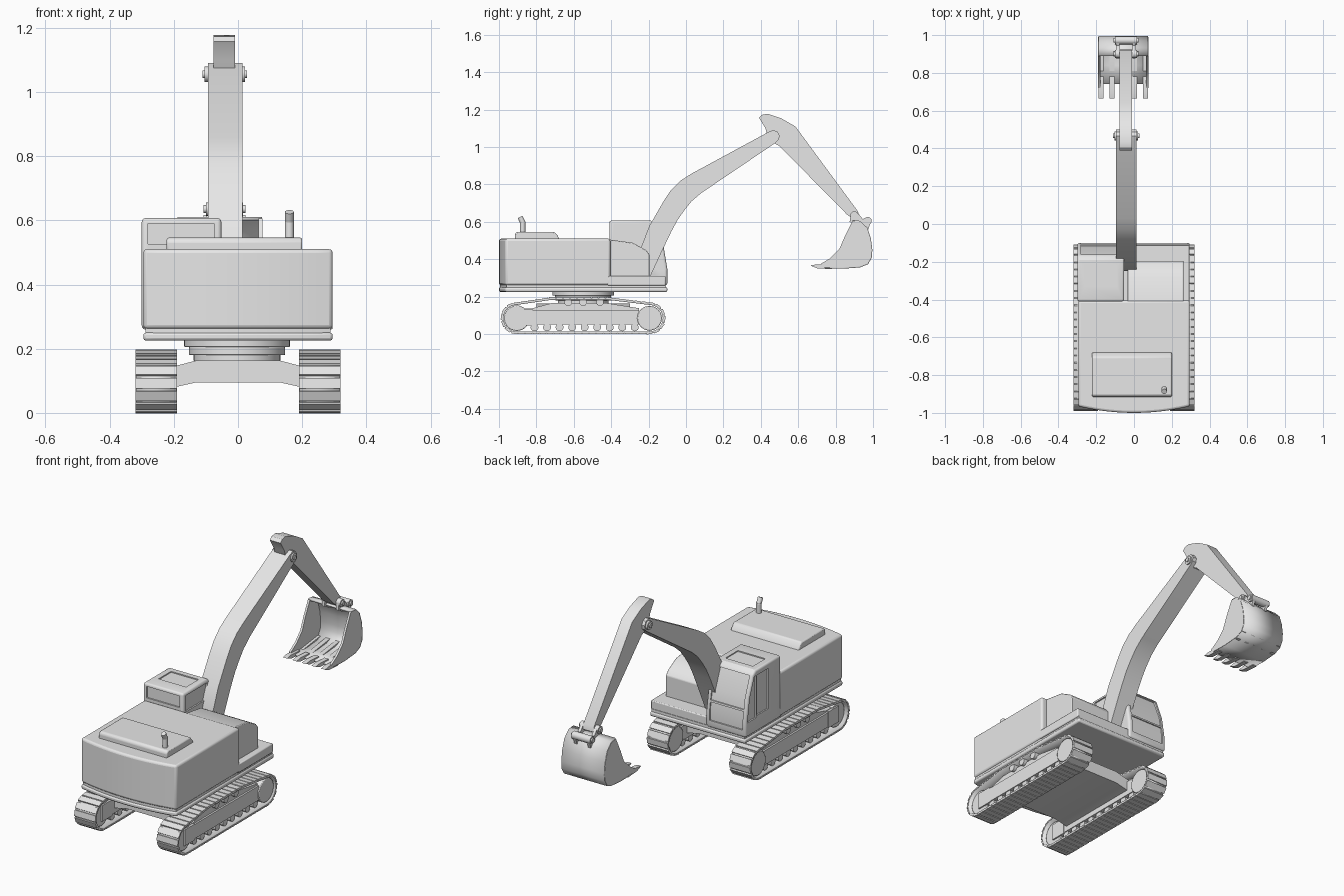
import bpy, bmesh, math
from mathutils import Vector, Matrix

if "Cube" in bpy.data.objects:
    bpy.data.objects.remove(bpy.data.objects["Cube"], do_unlink=True)

GREY = (0.8, 0.8, 0.8, 1)
paint = bpy.data.materials.new("light_grey")
paint.use_nodes = True
paint.diffuse_color = GREY
paint.node_tree.nodes["Principled BSDF"].inputs["Base Color"].default_value = GREY
parts = []


def finish(name, bm, bevel=0, segments=2):
    bmesh.ops.recalc_face_normals(bm, faces=bm.faces)
    mesh = bpy.data.meshes.new(name)
    bm.to_mesh(mesh)
    bm.free()
    ob = bpy.data.objects.new(name, mesh)
    bpy.context.collection.objects.link(ob)
    mesh.materials.append(paint)
    if bevel:
        mod = ob.modifiers.new("bevel", 'BEVEL')
        mod.width, mod.segments = bevel, segments
        mod.limit_method, mod.angle_limit = 'ANGLE', math.radians(35)
    parts.append(ob)
    return ob


def place(axis, p, t):
    """Put a 2D profile point at depth t along the given axis."""
    return {'x': (t, *p), 'y': (p[0], t, p[1]), 'z': (*p, t)}[axis]


def prism(name, pts, lo, hi, axis='x', bevel=0, segments=2):
    bm = bmesh.new()
    a = [bm.verts.new(place(axis, p, lo)) for p in pts]
    b = [bm.verts.new(place(axis, p, hi)) for p in pts]
    bm.faces.new(a)
    bm.faces.new(b)
    for i in range(len(pts)):
        j = (i + 1) % len(pts)
        bm.faces.new((a[i], a[j], b[j], b[i]))
    return finish(name, bm, bevel, segments)


def box(name, x, y, z, bevel=0):
    return prism(name, [(x[0], y[0]), (x[1], y[0]), (x[1], y[1]), (x[0], y[1])],
                 z[0], z[1], 'z', bevel)


def cyl(name, p, q, r, sides=24, bevel=0):
    p, q = Vector(p), Vector(q)
    bm = bmesh.new()
    turn = (q - p).to_track_quat('Z', 'Y').to_matrix().to_4x4()
    bmesh.ops.create_cone(bm, cap_ends=True, segments=sides, radius1=r, radius2=r,
                          depth=(q - p).length, matrix=Matrix.Translation((p + q) / 2) @ turn)
    return finish(name, bm, bevel)


def sheet(name, path, lo, hi, thick, closed=False):
    """Bent plate following a (y, z) path."""
    bm = bmesh.new()
    a = [bm.verts.new((lo, *p)) for p in path]
    b = [bm.verts.new((hi, *p)) for p in path]
    for i in range(len(path) - (not closed)):
        j = (i + 1) % len(path)
        bm.faces.new((a[i], a[j], b[j], b[i]))
    ob = finish(name, bm)
    mod = ob.modifiers.new("thickness", 'SOLIDIFY')
    mod.thickness, mod.offset = thick, 0
    return ob


def cut(ob, cutter):
    bpy.context.view_layer.objects.active = ob
    mod = ob.modifiers.new("recess", 'BOOLEAN')
    mod.object, mod.solver = cutter, 'EXACT'
    for m in [m.name for m in ob.modifiers]:
        bpy.ops.object.modifier_apply(modifier=m)
    parts.remove(cutter)
    bpy.data.objects.remove(cutter, do_unlink=True)


# Tracks: belt path around both end wheels with a raised top run
REAR, FRONT, AXLE, R = -0.905, -0.195, 0.085, 0.076
path = []
for i in range(13):
    a = -math.pi / 2 + math.pi * i / 12
    path.append((FRONT + R * math.cos(a), AXLE + R * math.sin(a)))
path += [(-0.42, 0.188), (-0.72, 0.188)]
for i in range(13):
    a = math.pi / 2 + math.pi * i / 12
    path.append((REAR + R * math.cos(a), AXLE + R * math.sin(a)))


def shoes(name, lo, hi, count=50):
    loop = [Vector(p) for p in path + path[:1]]
    total = sum((b - a).length for a, b in zip(loop, loop[1:]))
    bm = bmesh.new()
    for k in range(count):
        d = total * k / count
        for a, b in zip(loop, loop[1:]):
            if d <= (b - a).length:
                break
            d -= (b - a).length
        t = (b - a).normalized()
        n = Vector((t.y, -t.x))
        c = a + t * d + n * 0.005
        m = Matrix(((1, 0, 0, (lo + hi) / 2), (0, t.x, n.x, c.x), (0, t.y, n.y, c.y), (0, 0, 0, 1)))
        bmesh.ops.create_cube(bm, size=1, matrix=m @ Matrix.Diagonal((hi - lo, total / count * 0.86, 0.008, 1)))
    return finish(name, bm)


for side, lo, hi in (("right", -0.32, -0.19), ("left", 0.19, 0.32)):
    sheet(side + "_track_belt", path, lo + 0.002, hi - 0.002, 0.01, True)
    shoes(side + "_track_shoes", lo, hi)
    prism(side + "_track_frame", [(-0.91, 0.05), (-0.25, 0.05), (-0.25, 0.138), (-0.42, 0.165),
                                  (-0.72, 0.165), (-0.82, 0.138), (-0.91, 0.138)], lo + 0.025, hi - 0.025)
    box(side + "_frame_rail", (lo + 0.015, hi - 0.015), (-0.82, -0.25), (0.05, 0.13))
    cyl(side + "_sprocket", (lo + 0.008, FRONT, AXLE), (hi - 0.008, FRONT, AXLE), 0.066, 32, 0.004)
    cyl(side + "_idler", (lo + 0.02, REAR, AXLE), (hi - 0.02, REAR, AXLE), 0.068, 32, 0.004)
    box(side + "_idler_bracket", (lo + 0.012, hi - 0.012), (-0.91, -0.82), (0.045, 0.135))
    for i in range(9):
        y = -0.81 + i * 0.067
        cyl(side + "_lower_roller", (lo + 0.02, y, 0.036), (hi - 0.02, y, 0.036), 0.021, 14)
    for y in (-0.63, -0.55, -0.46):
        cyl(side + "_upper_roller", (lo + 0.008, y, 0.17), (hi - 0.008, y, 0.17), 0.02, 16)

# Undercarriage and turntable
prism("cross_frame", [(-0.22, 0.075), (-0.13, 0.095), (0.13, 0.095), (0.22, 0.075), (0.22, 0.14),
                      (0.13, 0.163), (-0.13, 0.163), (-0.22, 0.14)], -0.8, -0.3, 'y')
for z0, z1, r in ((0.16, 0.185, 0.135), (0.18, 0.207, 0.15), (0.205, 0.228, 0.165)):
    cyl("turntable_ring", (-0.003, -0.55, z0), (-0.003, -0.55, z1), r, 48, 0.004)


# Upper house with a bowed rear
def plan(half, front, grow=0.0):
    rear = [(half * (i / 6 - 1), -1 + grow + 0.035 * (i / 6 - 1) ** 2) for i in range(13)]
    return rear + [(half, front), (-half, front)]


prism("house_base", plan(0.295, -0.1), 0.225, 0.25, 'z', 0.008)
prism("base_groove", plan(0.288, -0.107, 0.006), 0.245, 0.265, 'z')
prism("house_body", plan(0.295, -0.405), 0.262, 0.51, 'z', 0.012, 3)
box("front_deck", (-0.295, 0.295), (-0.42, -0.11), (0.26, 0.31), 0.005)
prism("side_tank", [(-0.42, 0.3), (-0.195, 0.3), (-0.195, 0.425), (-0.215, 0.45), (-0.285, 0.488),
                    (-0.42, 0.507)], -0.035, 0.262, 'x', 0.004)

# Engine hood and exhaust
prism("engine_hood", [(-0.915, 0.5), (-0.675, 0.5), (-0.685, 0.525), (-0.705, 0.546), (-0.905, 0.546),
                      (-0.915, 0.535)], -0.222, 0.2, 'x', 0.006)
cyl("exhaust_pipe", (0.16, -0.873, 0.54), (0.16, -0.873, 0.602), 0.014, 16)
cyl("exhaust_tip", (0.16, -0.871, 0.592), (0.16, -0.887, 0.626), 0.014, 16)

# Cab with recessed windows
cab = prism("cab", [(-0.41, 0.26), (-0.41, 0.607), (-0.19, 0.607), (-0.165, 0.59), (-0.12, 0.47),
                    (-0.1, 0.35), (-0.1, 0.26)], -0.3, -0.052, 'x', 0.012, 3)
cut(cab, box("cutter", (-0.28, -0.074), (-0.5, -0.402), (0.526, 0.59)))
cut(cab, box("cutter", (-0.26, -0.09), (-0.33, -0.22), (0.601, 0.7)))
cut(cab, box("cutter", (-0.06, 0), (-0.385, -0.2), (0.5, 0.59)))
cut(cab, box("cutter", (-0.4, -0.292), (-0.3, -0.2), (0.35, 0.575)))
cut(cab, prism("cutter", [(-0.19, 0.34), (-0.115, 0.34), (-0.135, 0.47), (-0.175, 0.575), (-0.19, 0.575)],
               -0.4, -0.292))
cut(cab, prism("cutter", [(-0.06, 0.34), (-0.118, 0.34), (-0.137, 0.47), (-0.15, 0.47), (-0.15, 0.34)],
               -0.06, 0))
cut(cab, prism("cutter", [(-0.0, 0.6), (-0.172, 0.58), (-0.128, 0.47), (-0.117, 0.41), (0, 0.41)], -0.28, -0.075))
cut(cab, prism("cutter", [(0, 0.4), (-0.115, 0.4), (-0.108, 0.35), (-0.108, 0.3), (0, 0.3)], -0.28, -0.075))

# Boom and stick
prism("boom", [(-0.25, 0.31), (-0.19, 0.31), (-0.13, 0.44), (-0.08, 0.545), (-0.045, 0.61), (-0.01, 0.66),
               (0.03, 0.71), (0.08, 0.753), (0.478, 1.022), (0.497, 1.04), (0.5, 1.062), (0.488, 1.083),
               (0.465, 1.09), (0.44, 1.08), (0.03, 0.858), (-0.03, 0.82), (-0.08, 0.77), (-0.12, 0.71),
               (-0.195, 0.58), (-0.25, 0.44)], -0.094, 0.014)
prism("stick", [(0.39, 1.157), (0.405, 1.172), (0.435, 1.178), (0.51, 1.153), (0.585, 1.11), (0.64, 1.035),
                (0.92, 0.655), (0.925, 0.625), (0.9, 0.61), (0.86, 0.64), (0.5, 1.005), (0.46, 1.025),
                (0.435, 1.06), (0.425, 1.1)], -0.076, -0.01)
cyl("boom_pin", (-0.104, 0.467, 1.055), (0.022, 0.467, 1.055), 0.024, 16)
cyl("boom_pin_core", (-0.11, 0.467, 1.055), (0.028, 0.467, 1.055), 0.012, 16)

# Bucket
BL, BR = -0.19, 0.076
back = [(0.89, 0.605), (0.93, 0.6), (0.965, 0.565), (0.983, 0.51), (0.991, 0.45), (0.988, 0.41),
        (0.97, 0.378), (0.93, 0.362), (0.84, 0.355), (0.74, 0.357)]
sheet("bucket_shell", back, BL + 0.002, BR - 0.002, 0.011)
for x in (BL, BR - 0.012):
    prism("bucket_side", back + [(0.72, 0.375), (0.77, 0.405), (0.82, 0.455), (0.85, 0.525)], x, x + 0.012)
for i in range(5):
    x = BL + 0.002 + i * 0.059
    prism("bucket_tooth", [(0.78, 0.347), (0.78, 0.368), (0.7, 0.373), (0.664, 0.367), (0.7, 0.352)], x, x + 0.026)
    prism("bucket_wear_strip", [(0.8, 0.352), (0.93, 0.356), (0.978, 0.378), (0.96, 0.38), (0.8, 0.36)],
          x, x + 0.026)

# Bucket linkage
for x in (-0.094, -0.008):
    prism("bucket_ear", [(0.875, 0.6), (0.88, 0.635), (0.9, 0.655), (0.925, 0.64), (0.945, 0.615),
                         (0.97, 0.625), (0.99, 0.605), (0.975, 0.56), (0.92, 0.575)], x, x + 0.016)
for y, z in ((0.9, 0.635), (0.972, 0.605)):
    cyl("bucket_pin", (-0.1, y, z), (0.016, y, z), 0.021, 16)
    cyl("bucket_pin_core", (-0.108, y, z), (0.024, y, z), 0.012, 16)

# Smooth shading with crisp edges
for ob in parts:
    ob.select_set(True)
bpy.context.view_layer.objects.active = parts[0]
bpy.ops.object.shade_smooth_by_angle(angle=math.radians(32))
